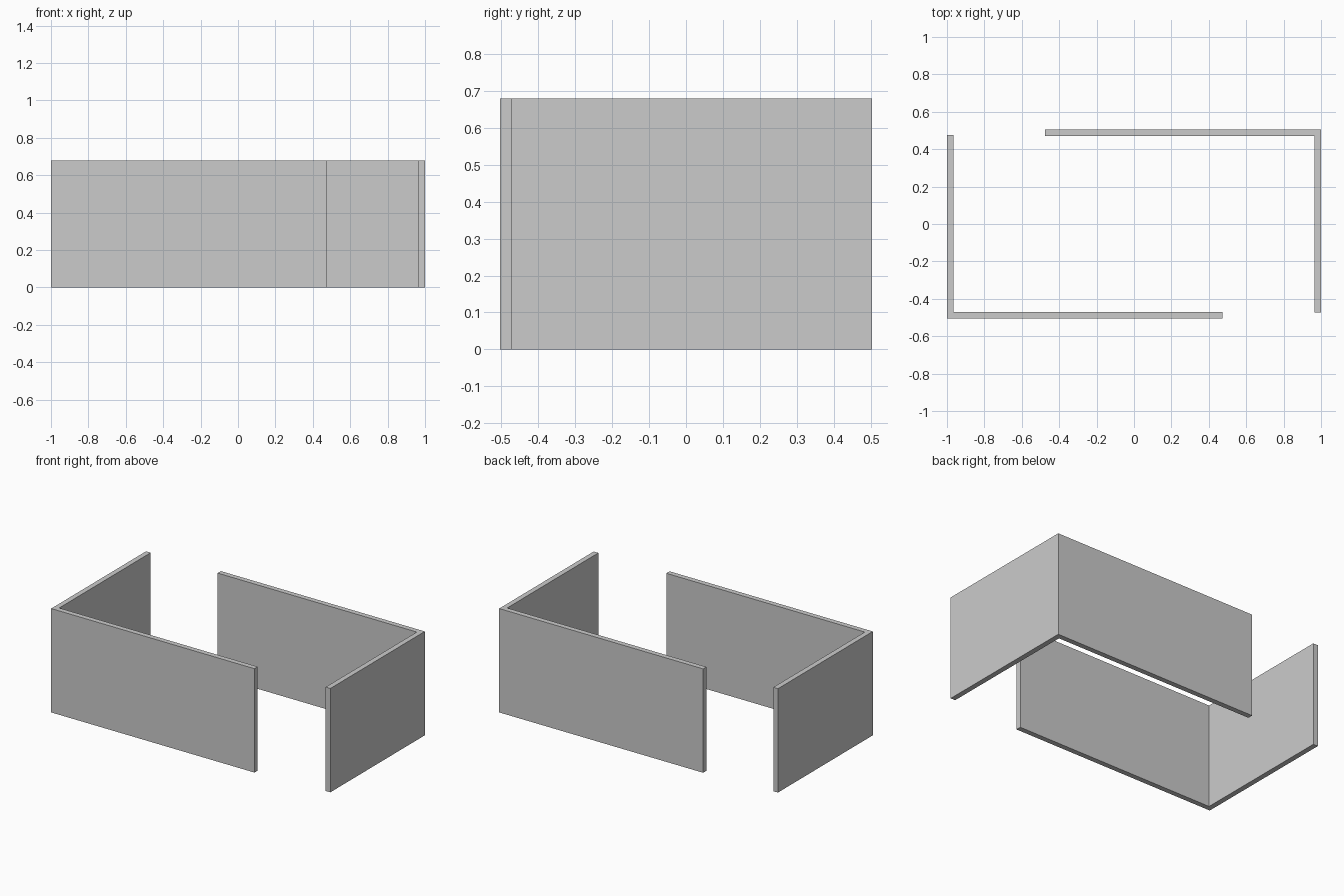
import bpy, bmesh
from math import pi
from mathutils import Matrix

if "Cube" in bpy.data.objects:
    bpy.data.objects.remove(bpy.data.objects["Cube"])

HX, HY, T, H = 1.0, 0.504, 0.034, 0.68  # half length, half width, wall thickness, height


def corner_wall(name, long_end, short_end, angle):
    # L-shaped footprint extruded upward, then turned about the centre
    profile = [(-HX, -HY), (long_end, -HY), (long_end, -HY + T),
               (-HX + T, -HY + T), (-HX + T, short_end), (-HX, short_end)]
    bm = bmesh.new()
    base = bm.faces.new([bm.verts.new((x, y, 0)) for x, y in profile])
    ext = bmesh.ops.extrude_face_region(bm, geom=[base], use_keep_orig=True)
    top = [v for v in ext["geom"] if isinstance(v, bmesh.types.BMVert)]
    bmesh.ops.translate(bm, verts=top, vec=(0, 0, H))
    bmesh.ops.rotate(bm, verts=bm.verts, cent=(0, 0, 0), matrix=Matrix.Rotation(angle, 3, 'Z'))
    bmesh.ops.recalc_face_normals(bm, faces=bm.faces)
    mesh = bpy.data.meshes.new(name)
    bm.to_mesh(mesh)
    bm.free()
    bpy.context.collection.objects.link(bpy.data.objects.new(name, mesh))


# Two matching corner walls, opposite each other
corner_wall("front_left_corner_wall", 0.472, 0.477, 0)
corner_wall("back_right_corner_wall", 0.477, 0.473, pi)
